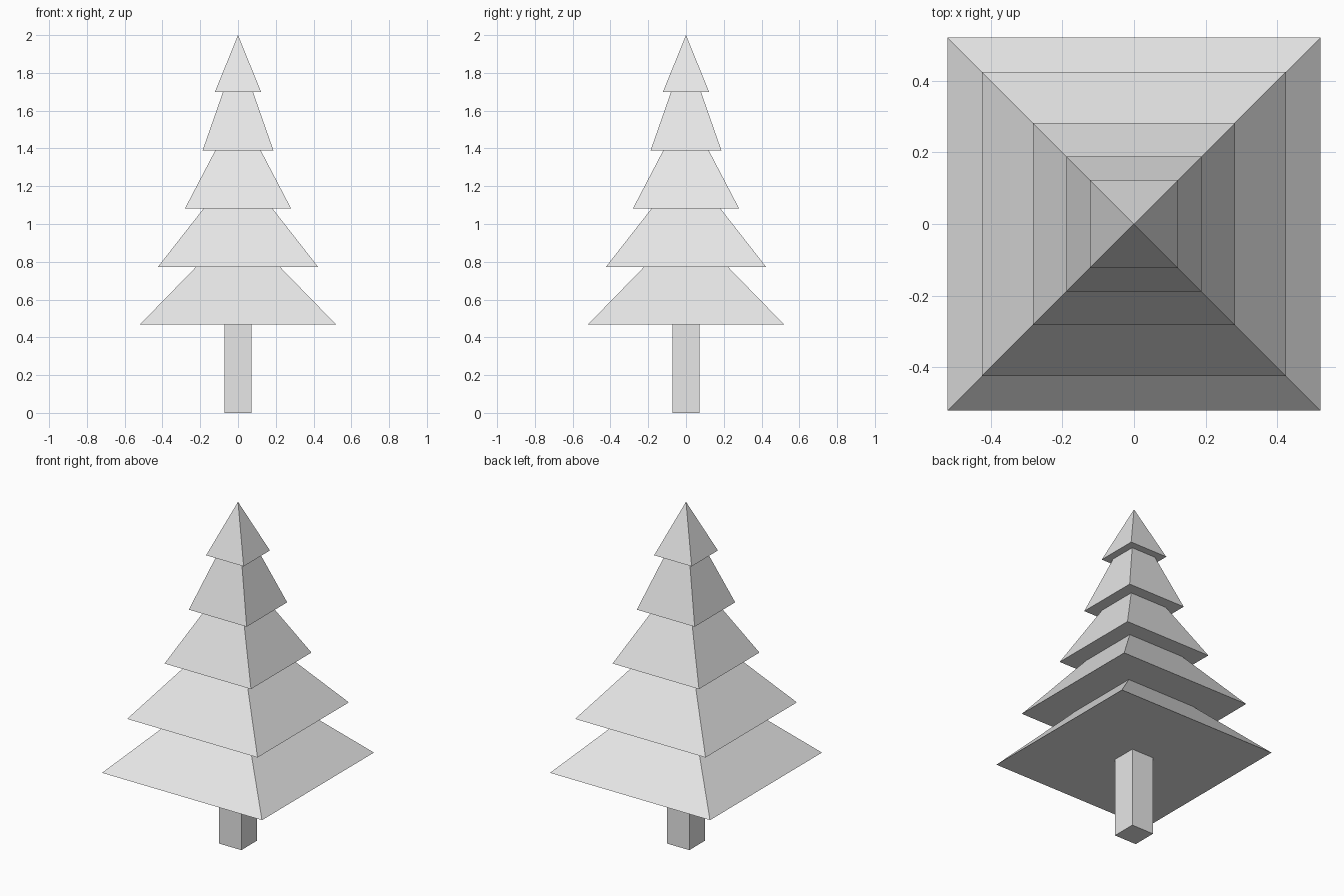
import bpy
import math

cube = bpy.data.objects.get("Cube")
if cube:
    bpy.data.objects.remove(cube, do_unlink=True)

grey = bpy.data.materials.new("light_grey")
grey.use_nodes = True
colour = (0.8, 0.8, 0.8, 1.0)
grey.diffuse_color = colour
grey.node_tree.nodes["Principled BSDF"].inputs["Base Color"].default_value = colour


def square_taper(name, z0, z1, half0, half1):
    """Four-sided column between two heights, sized by its half widths."""
    bpy.ops.mesh.primitive_cone_add(
        vertices=4,
        radius1=half0 * math.sqrt(2),
        radius2=half1 * math.sqrt(2),
        depth=z1 - z0,
        location=(0, 0, (z0 + z1) / 2),
        rotation=(0, 0, math.pi / 4),
    )
    obj = bpy.context.object
    obj.name = name
    bpy.ops.object.transform_apply(location=True, rotation=True, scale=True)
    obj.data.materials.append(grey)
    return obj


# Trunk, tucked slightly into the lowest tier
square_taper("trunk", 0, 0.49, 0.072, 0.072)

# Foliage tiers: bottom height, top height, bottom and top half widths
tiers = [
    ("lowest_tier", 0.467, 0.773, 0.52, 0.222),
    ("lower_tier", 0.773, 1.082, 0.424, 0.182),
    ("middle_tier", 1.082, 1.388, 0.281, 0.121),
    ("upper_tier", 1.388, 1.70, 0.188, 0.079),
]
tuck = 0.02
for name, z0, z1, half0, half1 in tiers:
    # Continue the slope a little so each tier tucks into the next
    slope = (half1 - half0) / (z1 - z0)
    square_taper(name, z0, z1 + tuck, half0, half1 + slope * tuck)

# Pointed tip
square_taper("tree_tip", 1.70, 2.0, 0.122, 0)
